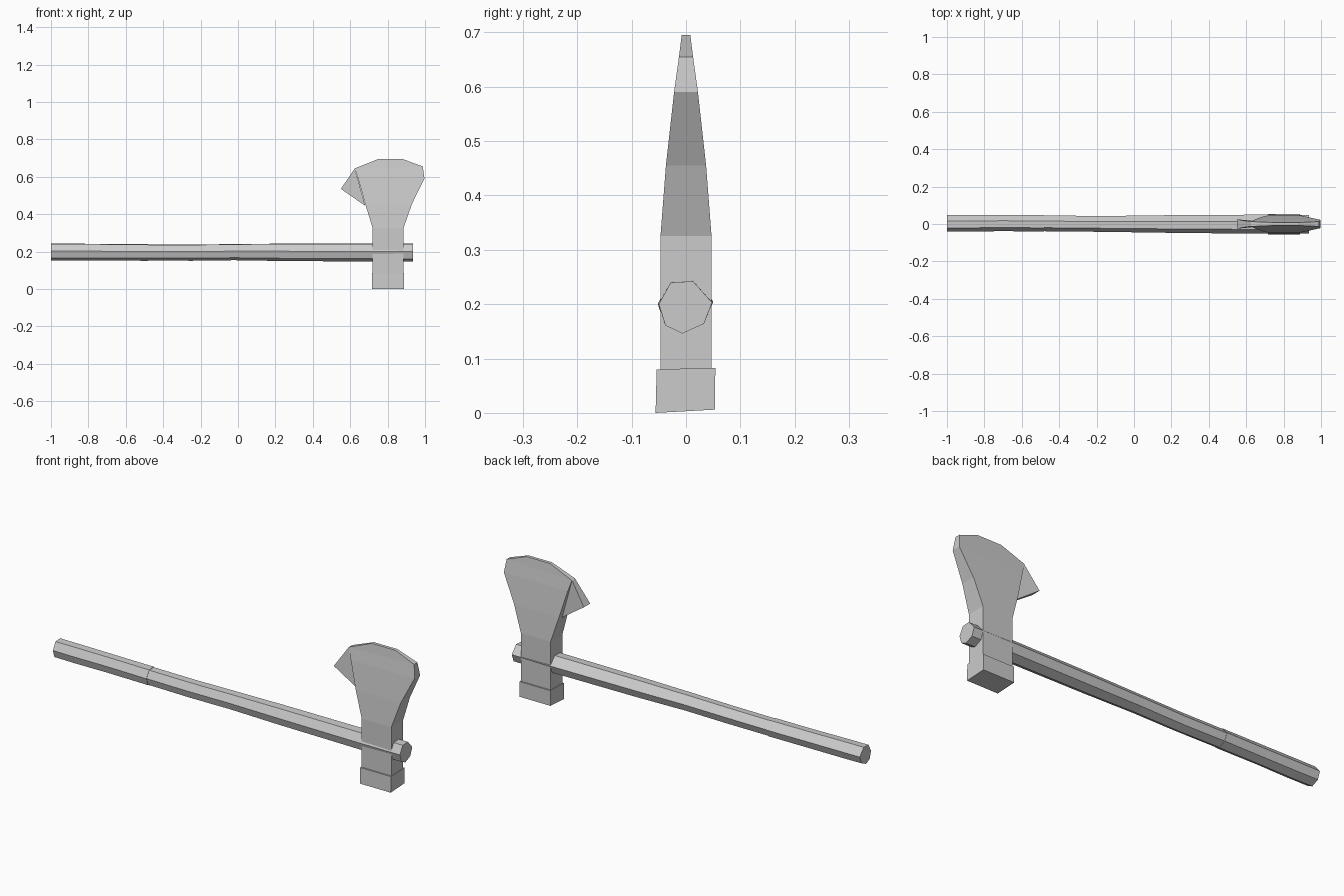
import bpy, bmesh, math

steel = bpy.data.materials.new("grey")
steel.diffuse_color = (0.6, 0.6, 0.6, 1)


def loft(name, rings):
    """Skin a list of equal-length vertex rings and cap both ends."""
    bm = bmesh.new()
    rows = [[bm.verts.new(p) for p in ring] for ring in rings]
    n = len(rows[0])
    for a, b in zip(rows, rows[1:]):
        for i in range(n):
            j = (i + 1) % n
            bm.faces.new((a[i], a[j], b[j], b[i]))
    bm.faces.new(rows[0][::-1])
    bm.faces.new(rows[-1])
    bmesh.ops.recalc_face_normals(bm, faces=bm.faces)
    mesh = bpy.data.meshes.new(name)
    bm.to_mesh(mesh)
    bm.free()
    mesh.materials.append(steel)
    obj = bpy.data.objects.new(name, mesh)
    bpy.context.collection.objects.link(obj)
    return obj


def slab(left, right, half):
    """Four corners of a head section; left and right are (x, z)."""
    return [(left[0], -half, left[1]), (right[0], -half, right[1]),
            (right[0], half, right[1]), (left[0], half, left[1])]


# Axe head: straight neck flaring into a thin curved bit
loft("axe_head", [
    slab((0.72, 0.07), (0.885, 0.07), 0.047),
    slab((0.72, 0.325), (0.885, 0.325), 0.047),
    slab((0.68, 0.455), (0.93, 0.455), 0.037),
    slab((0.642, 0.59), (0.997, 0.59), 0.022),
    slab((0.625, 0.645), (0.988, 0.655), 0.013),
    slab((0.75, 0.695), (0.88, 0.695), 0.008),
])

# Swept beard beside the bit
loft("beard", [
    slab((0.55, 0.535), (0.553, 0.533), 0.025),
    slab((0.625, 0.645), (0.68, 0.445), 0.012),
])

# Slightly tilted hammer poll under the head
poll = loft("poll", [
    [(0.716, -0.056, 0.0), (0.888, -0.056, 0.0), (0.888, 0.053, 0.006), (0.716, 0.053, 0.006)],
    [(0.716, -0.054, 0.08), (0.888, -0.054, 0.08), (0.888, 0.054, 0.083), (0.716, 0.054, 0.083)],
])

# Seven-sided shaft section, (y, z) about the shaft axis
section = [(-0.028, 0.045), (0.013, 0.047), (0.048, 0.008), (0.033, -0.031),
           (-0.007, -0.049), (-0.038, -0.034), (-0.050, 0.005)]


def shaft(name, stations):
    """Loft the shaft section along x; stations are (x, y, z, y scale, z scale)."""
    return loft(name, [[(x, y + py * sy, z + pz * sz) for py, pz in section]
                       for x, y, z, sy, sz in stations])


# Handle: slim behind the grip, fuller toward the head
shaft("handle", [
    (-0.50, 0.005, 0.196, 0.87, 0.88),
    (-0.25, 0.002, 0.195, 0.86, 0.90),
    (-0.02, 0.001, 0.198, 0.90, 0.90),
    (0.25, 0.001, 0.197, 0.98, 0.97),
    (0.70, 0.0, 0.196, 1.04, 1.0),
    (0.935, 0.0, 0.195, 1.0, 1.0),
])

# Grip: thicker end of the handle
shaft("grip", [
    (-1.0, 0.005, 0.199, 0.92, 0.94),
    (-0.89, 0.005, 0.198, 0.92, 0.95),
    (-0.70, 0.006, 0.197, 0.88, 0.93),
    (-0.48, 0.005, 0.196, 0.92, 0.92),
])
